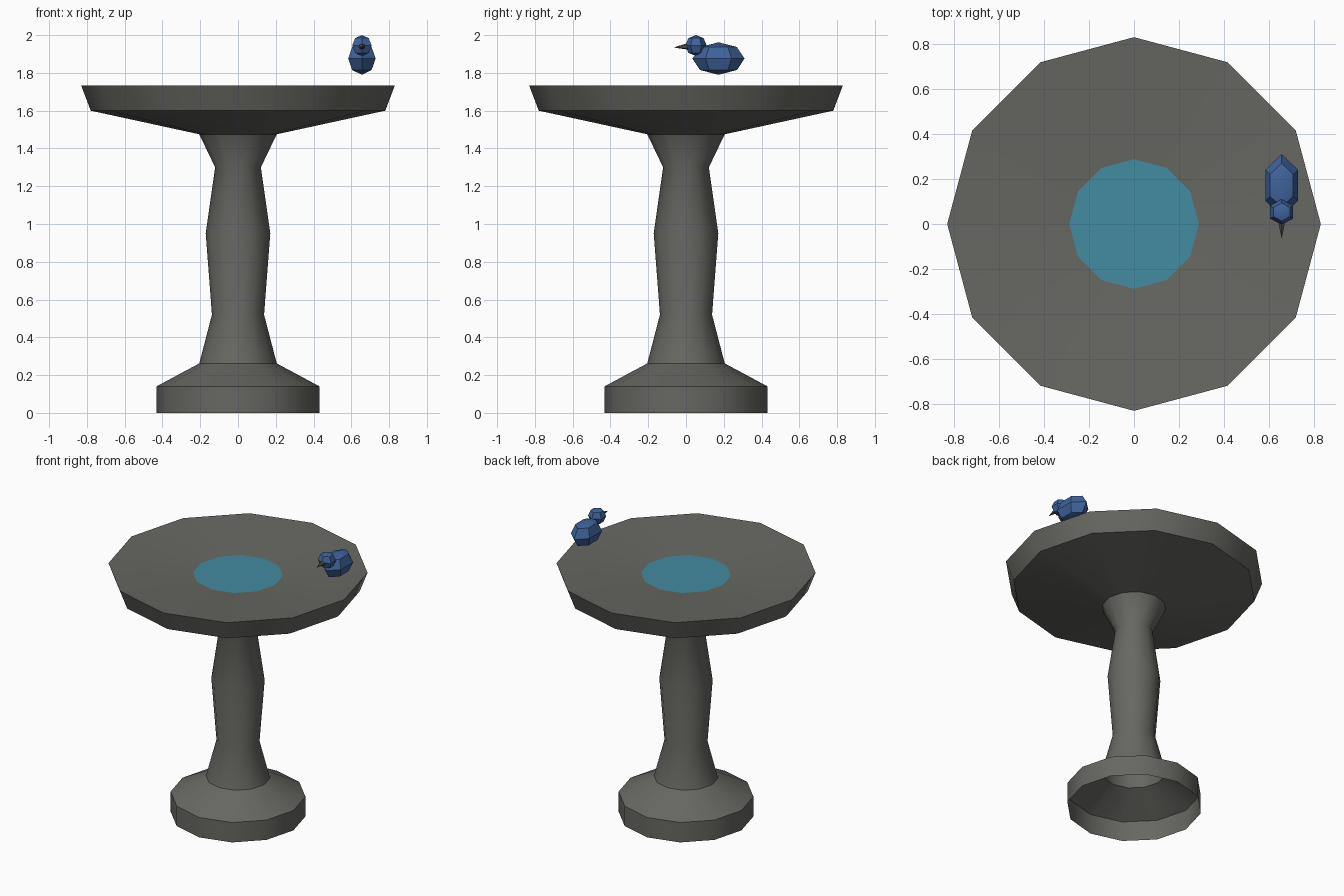
import bpy, bmesh, math
from mathutils import Matrix, Vector

if "Cube" in bpy.data.objects:
    bpy.data.objects.remove(bpy.data.objects["Cube"])

SIDES = 12


def material(name, rgb):
    m = bpy.data.materials.new(name)
    m.diffuse_color = (*rgb, 1)
    m.use_nodes = True
    m.node_tree.nodes["Principled BSDF"].inputs["Base Color"].default_value = m.diffuse_color
    return m


stone = material("stone grey", (0.135, 0.135, 0.122))
water_blue = material("water blue", (0.055, 0.26, 0.36))
feather_blue = material("feather blue", (0.05, 0.125, 0.33))
beak_grey = material("beak grey", (0.085, 0.08, 0.075))


def finish(bm, name, mat, angle=38, recalc=False):
    if recalc:
        bmesh.ops.recalc_face_normals(bm, faces=bm.faces)
    mesh = bpy.data.meshes.new(name)
    bm.to_mesh(mesh)
    bm.free()
    mesh.materials.append(mat)
    ob = bpy.data.objects.new(name, mesh)
    bpy.context.collection.objects.link(ob)
    bpy.ops.object.select_all(action='DESELECT')
    ob.select_set(True)
    bpy.context.view_layer.objects.active = ob
    bpy.ops.object.shade_smooth_by_angle(angle=math.radians(angle))
    return ob


def ring(bm, r, z):
    return [bm.verts.new((r * math.cos(a), r * math.sin(a), z))
            for a in (2 * math.pi * i / SIDES for i in range(SIDES))]


def revolve(name, profile, mat):
    """Open surface turned around z; an outward side when the profile rises."""
    bm = bmesh.new()
    rings = [ring(bm, r, z) for r, z in profile]
    for lo, hi in zip(rings, rings[1:]):
        for i in range(SIDES):
            j = (i + 1) % SIDES
            bm.faces.new((lo[i], lo[j], hi[j], hi[i]))
    return finish(bm, name, mat)


# Hollow foot, open underneath
revolve("foot", [(0.432, 0), (0.432, 0.14), (0.205, 0.262)], stone)

# Turned pedestal column
revolve("column", [(0.205, 0.262), (0.138, 0.52), (0.171, 0.95),
                   (0.121, 1.30), (0.205, 1.475)], stone)

# Shallow basin: underside, rim wall and sloping inside
revolve("basin", [(0.205, 1.475), (0.78, 1.60), (0.83, 1.733),
                  (0.288, 1.69)], stone)

# Water in the middle of the basin
bm = bmesh.new()
bm.faces.new(ring(bm, 0.288, 1.69))
finish(bm, "water", water_blue)


def blob(name, centre, radii):
    """Six-sided ball with a corner facing forward."""
    bm = bmesh.new()
    bmesh.ops.create_uvsphere(bm, u_segments=6, v_segments=4, radius=1)
    front = max(v.co.x for v in bm.verts) > 0.99
    if front:
        bmesh.ops.rotate(bm, verts=bm.verts, cent=(0, 0, 0),
                         matrix=Matrix.Rotation(math.pi / 2, 3, 'Z'))
    bmesh.ops.scale(bm, vec=Vector(radii), verts=bm.verts)
    bmesh.ops.translate(bm, vec=Vector(centre), verts=bm.verts)
    return finish(bm, name, feather_blue, 38, True)


# Small bird above the rim
blob("bird_body", (0.656, 0.172, 1.876), (0.084, 0.138, 0.086))
blob("bird_head", (0.656, 0.053, 1.945), (0.059, 0.057, 0.055))

# Beak pointing to the front
bm = bmesh.new()
bmesh.ops.create_cone(bm, cap_ends=True, segments=6, radius1=0.021, radius2=0,
                      depth=0.09)
bmesh.ops.rotate(bm, verts=bm.verts, cent=(0, 0, 0),
                 matrix=Matrix.Rotation(math.pi / 2 + 0.08, 3, 'X'))
bmesh.ops.translate(bm, vec=(0.656, -0.02, 1.938), verts=bm.verts)
finish(bm, "bird_beak", beak_grey, 38, True)
